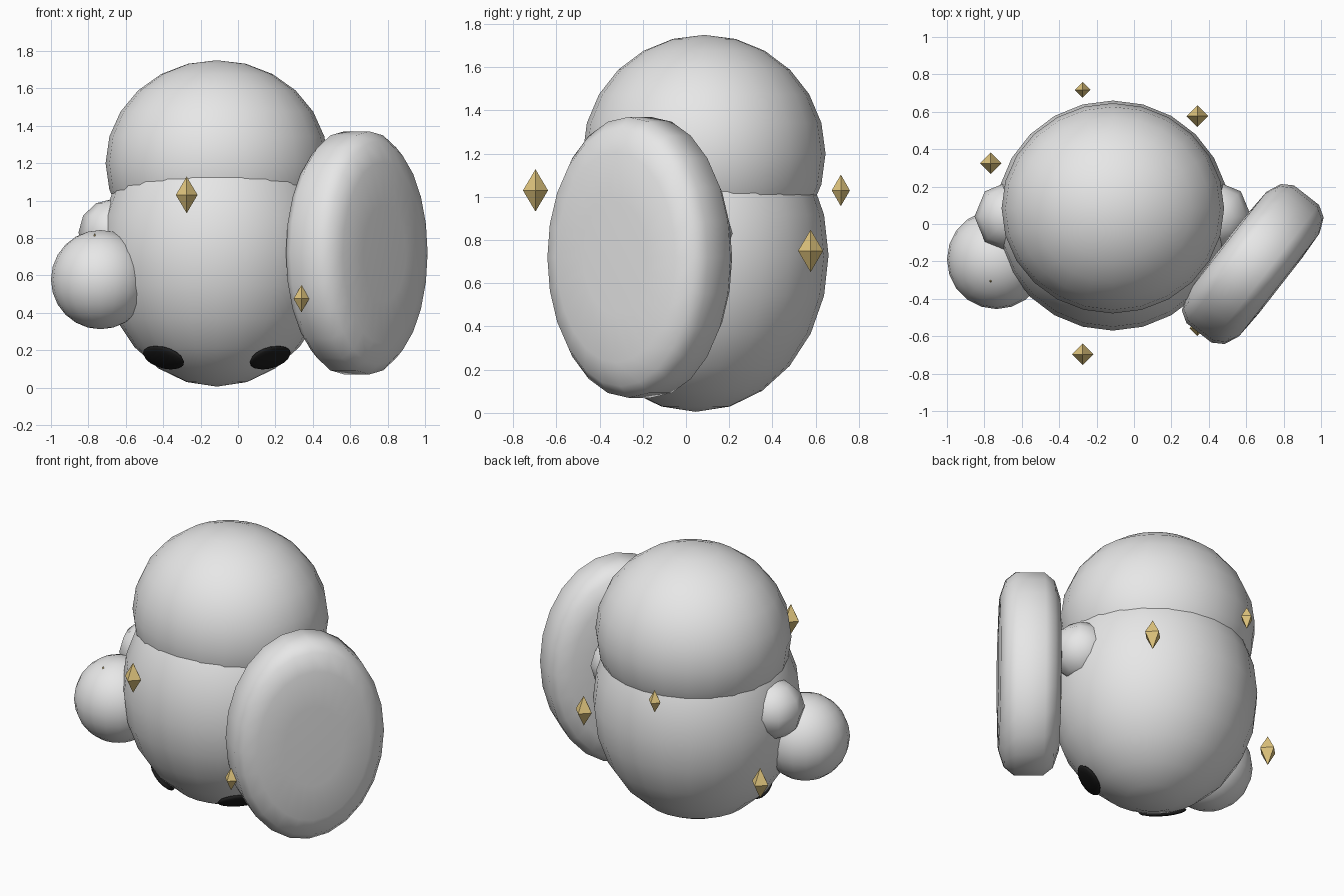
import bpy, bmesh, math
from mathutils import Vector, Matrix

if "Cube" in bpy.data.objects:
    bpy.data.objects.remove(bpy.data.objects["Cube"])


def make_material(name, rgb):
    m = bpy.data.materials.new(name)
    m.use_nodes = True
    m.diffuse_color = (*rgb, 1)
    m.node_tree.nodes["Principled BSDF"].inputs["Base Color"].default_value = (*rgb, 1)
    return m


grey = make_material("pale_grey", (0.8, 0.8, 0.8))
black = make_material("black", (0.012, 0.012, 0.012))
gold = make_material("gold", (0.76, 0.57, 0.21))


def finish(name, bm, material, matrix, smooth=True):
    bmesh.ops.transform(bm, matrix=matrix, verts=bm.verts)
    bmesh.ops.recalc_face_normals(bm, faces=bm.faces)
    for f in bm.faces:
        f.smooth = smooth
    mesh = bpy.data.meshes.new(name)
    bm.to_mesh(mesh)
    bm.free()
    mesh.materials.append(material)
    ob = bpy.data.objects.new(name, mesh)
    bpy.context.collection.objects.link(ob)
    return ob


def ellipsoid(name, centre, radii, material, segs=24, rings=12, rot=None, smooth=True):
    bm = bmesh.new()
    bmesh.ops.create_uvsphere(bm, u_segments=segs, v_segments=rings, radius=1)
    matrix = Matrix.Translation(centre) @ (rot or Matrix()) @ Matrix.Diagonal((*radii, 1))
    return finish(name, bm, material, matrix, smooth)


# Body and head
MID = -0.113
body_c, body_r = Vector((MID, 0.045, 0.73)), Vector((0.625, 0.615, 0.725))
ellipsoid("body", body_c, body_r, grey)
ellipsoid("head", (MID, 0.084, 1.2), (0.595, 0.562, 0.55), grey)

# Arms and the round hand
for side, s in (("right", -1), ("left", 1)):
    ellipsoid(side + "_arm", (MID + s * 0.55, 0.04, 0.83), (0.19, 0.19, 0.18), grey, 8, 6)
ellipsoid("right_hand", (-0.735, -0.19, 0.577), (0.265, 0.265, 0.265), grey, 20, 12)

# Shield: lathed oval disc with a rounded rim, turned outwards
profile = [(0.4, 0.188), (0.75, 0.18), (0.92, 0.145), (1, 0.085)]
profile += [(r, -h) for r, h in reversed(profile)]
bm = bmesh.new()
N = 24
loops = []
for r, h in profile:
    angles = [math.tau * i / N for i in range(N)]
    loops.append([bm.verts.new((0.467 * r * math.cos(a), 0.65 * r * math.sin(a), h)) for a in angles])
for a, b in zip(loops, loops[1:]):
    for i in range(N):
        j = (i + 1) % N
        bm.faces.new((a[i], a[j], b[j], b[i]))
for loop in (loops[0], loops[-1]):
    bm.faces.new(loop)
normal = Vector((0.788, -0.616, 0)).normalized()
up = Vector((0, 0, 1))
turn = Matrix((up.cross(normal), up, normal)).transposed().to_4x4()
finish("shield", bm, grey, Matrix.Translation((0.635, -0.214, 0.72)) @ turn)

# Thin dark foot pads lying on the body surface
for side, s in (("right", -1), ("left", 1)):
    x, z = s * 0.285, -0.57
    y = -body_r.y * math.sqrt(1 - (x / body_r.x) ** 2 - (z / body_r.z) ** 2)
    p = Vector((x, y, z))
    n = Vector([p[i] / body_r[i] ** 2 for i in range(3)]).normalized()
    u = up.cross(n).normalized()
    rot = Matrix((u, n.cross(u), n)).transposed().to_4x4()
    ellipsoid(side + "_foot", body_c + p, (0.145, 0.09, 0.025), black, 16, 8, rot)

# Ring of seven floating crystals at three heights, alternating in size
heights = (0.475, 0.75, 1.03)
for i in range(7):
    a = math.tau * i / 7
    w, h = (0.058, 0.098) if i % 2 else (0.042, 0.073)
    centre = (MID + 0.725 * math.cos(a), 0.01 + 0.725 * math.sin(a), heights[i % 3])
    ellipsoid(f"crystal_{i + 1}", centre, (w, w, h), gold, 4, 2, smooth=False)
